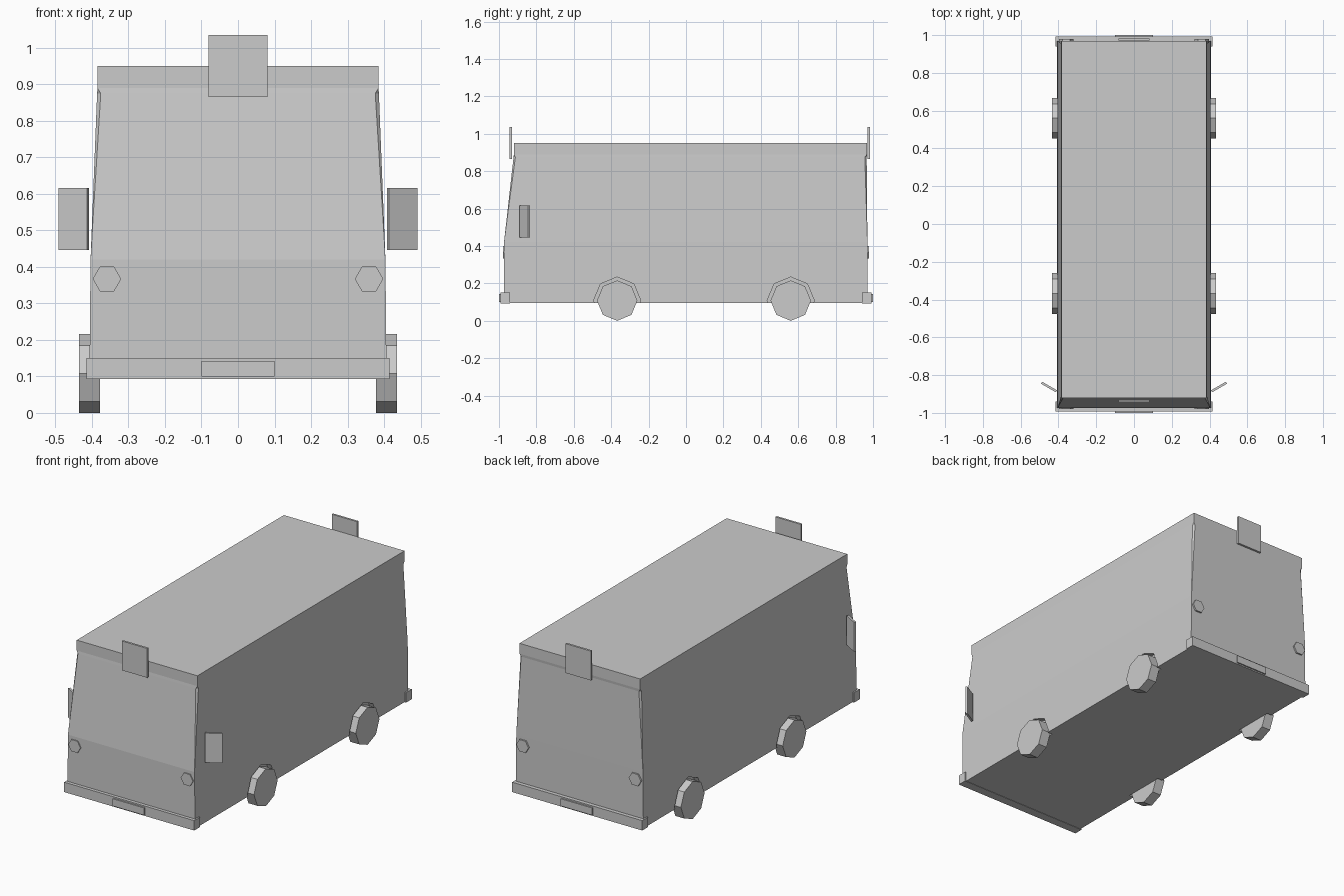
import bpy, bmesh, math
from mathutils import Matrix, Vector

if "Cube" in bpy.data.objects:
    bpy.data.objects.remove(bpy.data.objects["Cube"])

grey = bpy.data.materials.new("plain_grey")
grey.diffuse_color = (0.6, 0.6, 0.6, 1)
grey.use_nodes = True
grey.node_tree.nodes["Principled BSDF"].inputs["Base Color"].default_value = grey.diffuse_color


def add(name, bm):
    bmesh.ops.recalc_face_normals(bm, faces=bm.faces)
    me = bpy.data.meshes.new(name)
    bm.to_mesh(me)
    bm.free()
    me.materials.append(grey)
    ob = bpy.data.objects.new(name, me)
    bpy.context.collection.objects.link(ob)
    return ob


def box(name, lo, hi, turn=0.0):
    bm = bmesh.new()
    lo, hi = Vector(lo), Vector(hi)
    m = (Matrix.Translation((lo + hi) / 2) @ Matrix.Rotation(turn, 4, 'Z')
         @ Matrix.Diagonal((*(hi - lo), 1)))
    bmesh.ops.create_cube(bm, size=1, matrix=m)
    return add(name, bm)


def prism(name, n, r, a, b):
    """n-sided prism between points a and b, first corner in the x or y direction"""
    a, b = Vector(a), Vector(b)
    along_x = abs(b.x - a.x) > abs(b.y - a.y)
    side = Vector((0, 1, 0)) if along_x else Vector((1, 0, 0))
    up = Vector((0, 0, 1))
    bm = bmesh.new()
    rings = []
    for c in (a, b):
        rings.append([bm.verts.new(c + r * (side * math.cos(t) + up * math.sin(t)))
                      for t in (2 * math.pi * i / n for i in range(n))])
    bm.faces.new(rings[0])
    bm.faces.new(rings[1])
    for i in range(n):
        j = (i + 1) % n
        bm.faces.new((rings[0][i], rings[0][j], rings[1][j], rings[1][i]))
    return add(name, bm)


# Body: stacked rings (z, half width, front y, rear y, corner cut)
levels = [(0.095, 0.407, -0.973, 0.970, 0), (0.42, 0.404, -0.973, 0.970, 0),
          (0.875, 0.386, -0.922, 0.966, 0.01), (0.89, 0.385, -0.92, 0.968, 0),
          (0.95, 0.385, -0.92, 0.968, 0)]
bm = bmesh.new()
rings = []
for z, w, f, b, c in levels:
    pts = [(-w + c, f), (w - c, f), (w, f + c), (w, b - c),
           (w - c, b), (-w + c, b), (-w, b - c), (-w, f + c)]
    rings.append([bm.verts.new((x, y, z)) for x, y in pts])
for lo, hi in zip(rings, rings[1:]):
    for i in range(8):
        j = (i + 1) % 8
        bm.faces.new((lo[i], lo[j], hi[j], hi[i]))
bm.faces.new(rings[0])
bm.faces.new(rings[-1])
bmesh.ops.remove_doubles(bm, verts=bm.verts, dist=0.0005)
body = add("body", bm)

# Wheels and shallow wheel arches
for s, side in ((1, "right"), (-1, "left")):
    for y, place in ((-0.368, "front"), (0.56, "rear")):
        prism(f"{place}_{side}_wheel", 8, 0.108, (s * 0.378, y, 0.108), (s * 0.435, y, 0.108))
        cut = prism("arch_cutter", 8, 0.126, (s * 0.377, y, 0.108), (s * 0.5, y, 0.108))
        cut.hide_render = True
        mod = body.modifiers.new("arch", 'BOOLEAN')
        mod.operation, mod.solver, mod.object = 'DIFFERENCE', 'EXACT', cut
        bpy.context.view_layer.objects.active = body
        bpy.ops.object.modifier_apply(modifier=mod.name)
        bpy.data.objects.remove(cut)

# Bumpers, number plates, roof signs and lamps at both ends
for s, end in ((-1, "front"), (1, "rear")):
    def span(name, x, y0, y1, z0, z1):
        box(name, (-x, min(s * y0, s * y1), z0), (x, max(s * y0, s * y1), z1))
    span(f"{end}_bumper", 0.415, 0.94, 0.992, 0.093, 0.15)
    span(f"{end}_number_plate", 0.1, 0.985, 1.0, 0.1, 0.142)
    y = 0.931 if s < 0 else 0.971
    span(f"{end}_sign", 0.081, y, y + 0.012, 0.866, 1.035)
    for t, side in ((1, "right"), (-1, "left")):
        prism(f"{end}_{side}_lamp", 6, 0.039, (t * 0.359, s * 0.965, 0.367),
              (t * 0.359, s * 0.979, 0.367))

# Angled door mirrors
for t, side in ((1, "right"), (-1, "left")):
    x = t * 0.45
    box(f"{side}_mirror", (x - 0.045, -0.869, 0.446), (x + 0.045, -0.857, 0.616),
        t * math.radians(30))
